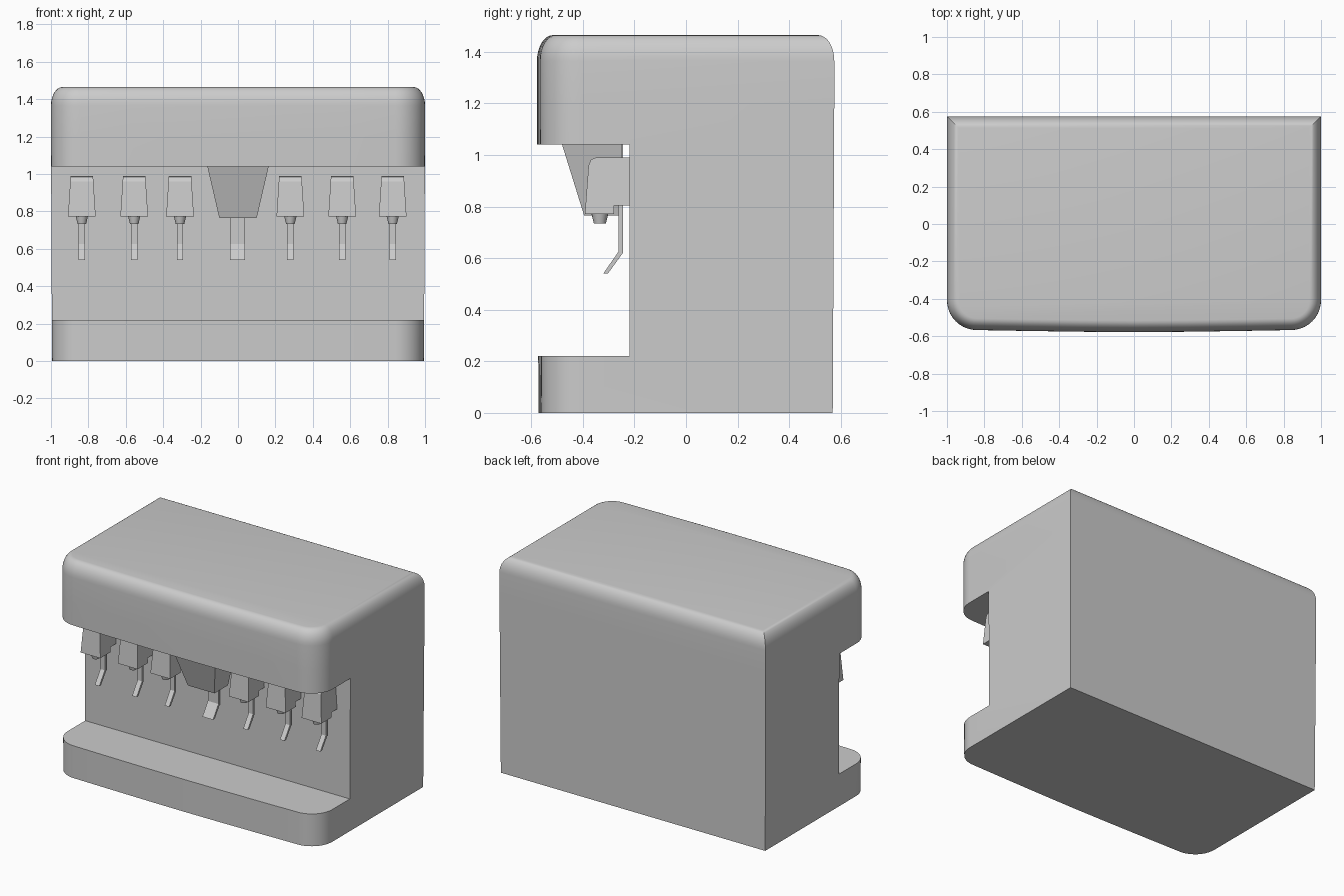
import bpy, bmesh
from math import sin, cos, pi, radians

if "Cube" in bpy.data.objects:
    bpy.data.objects.remove(bpy.data.objects["Cube"])


def finish(bm, name, smooth=False):
    bmesh.ops.recalc_face_normals(bm, faces=bm.faces)
    mesh = bpy.data.meshes.new(name)
    bm.to_mesh(mesh)
    bm.free()
    ob = bpy.data.objects.new(name, mesh)
    bpy.context.collection.objects.link(ob)
    bpy.ops.object.select_all(action='DESELECT')
    ob.select_set(True)
    bpy.context.view_layer.objects.active = ob
    if smooth:
        bpy.ops.object.shade_smooth_by_angle(angle=radians(30))
    return ob


def loft(name, rings):
    """Skin closed rings of equal length and cap both ends."""
    bm = bmesh.new()
    loops = [[bm.verts.new(p) for p in ring] for ring in rings]
    for a, b in zip(loops, loops[1:]):
        n = len(a)
        for i in range(n):
            bm.faces.new((a[i], a[(i + 1) % n], b[(i + 1) % n], b[i]))
    bm.faces.new(loops[0])
    bm.faces.new(loops[-1])
    return finish(bm, name)


def extrude_x(name, profile, x, half_width):
    """Side profile (y, z) extruded across x; half_width depends on z."""
    return loft(name, [[(x + s * half_width(z), y, z) for y, z in profile]
                       for s in (-1, 1)])


def plan(z, d):
    """Cabinet footprint inset by d: square back, round and bowed front."""
    r = 0.16
    right = [(1 - d, 0.575 - d)]
    for i in range(11):
        a = i / 10 * pi / 2
        right.append((1 - r + (r - d) * cos(a), -0.567 + r - (r - d) * sin(a)))
    right += [(0.56, -0.572 + d), (0.28, -0.576 + d)]
    left = [(-x, y) for x, y in reversed(right)]
    return [(x, y, z) for x, y in right + [(0, -0.578 + d)] + left]


# cabinet with rounded top edge
rings = [plan(0, 0.006), plan(1.2, 0)]
for i in range(9):
    a = i / 8 * pi / 2
    rings.append(plan(1.365 + 0.1 * sin(a), 0.062 * (1 - cos(a))))
cabinet = loft("cabinet", rings)

# serving recess, open at the front and both sides
bm = bmesh.new()
bmesh.ops.create_cube(bm, size=1)
for v in bm.verts:
    v.co = (v.co.x * 2.6, -0.22 if v.co.y > 0 else -1, 1.04 if v.co.z > 0 else 0.22)
cutter = finish(bm, "recess_cutter")
cutter.hide_render = True
mod = cabinet.modifiers.new("recess", 'BOOLEAN')
mod.operation = 'DIFFERENCE'
mod.solver = 'EXACT'
mod.object = cutter
bpy.ops.object.select_all(action='DESELECT')
cabinet.select_set(True)
bpy.context.view_layer.objects.active = cabinet
bpy.ops.object.modifier_apply(modifier=mod.name)
bpy.data.objects.remove(cutter)
bpy.ops.object.shade_smooth_by_angle(angle=radians(30))


def lever(name, x, half_width, top):
    profile = [(-0.262, top), (-0.262, 0.625), (-0.321, 0.54),
               (-0.303, 0.54), (-0.245, 0.62), (-0.245, top)]
    extrude_x(name, profile, x, lambda z: half_width)


# six drink valves, each with a nozzle and a lever
valve_profile = [(-0.215, 0.99), (-0.35, 0.99), (-0.368, 0.983), (-0.378, 0.96),
                 (-0.392, 0.772), (-0.28, 0.772), (-0.28, 0.805), (-0.215, 0.805)]
for n, x in enumerate((-0.835, -0.555, -0.31, 0.28, 0.557, 0.827), 1):
    extrude_x(f"valve_{n}", valve_profile, x,
              lambda z: 0.06 + 0.014 * (0.99 - z) / 0.218)
    bm = bmesh.new()
    bmesh.ops.create_cone(bm, cap_ends=True, segments=20, radius1=0.023, radius2=0.034, depth=0.045)
    bmesh.ops.translate(bm, vec=(x, -0.334, 0.756), verts=bm.verts)
    finish(bm, f"nozzle_{n}", smooth=True)
    lever(f"lever_{n}", x, 0.017, 0.81)

# central ice chute and its wider lever
loft("ice_chute", [[(-w, f, z), (w, f, z), (w, -0.25, z), (-w, -0.25, z)]
                   for w, f, z in ((0.10, -0.395, 0.765), (0.165, -0.482, 1.045))])
lever("ice_lever", -0.003, 0.04, 1.045)
